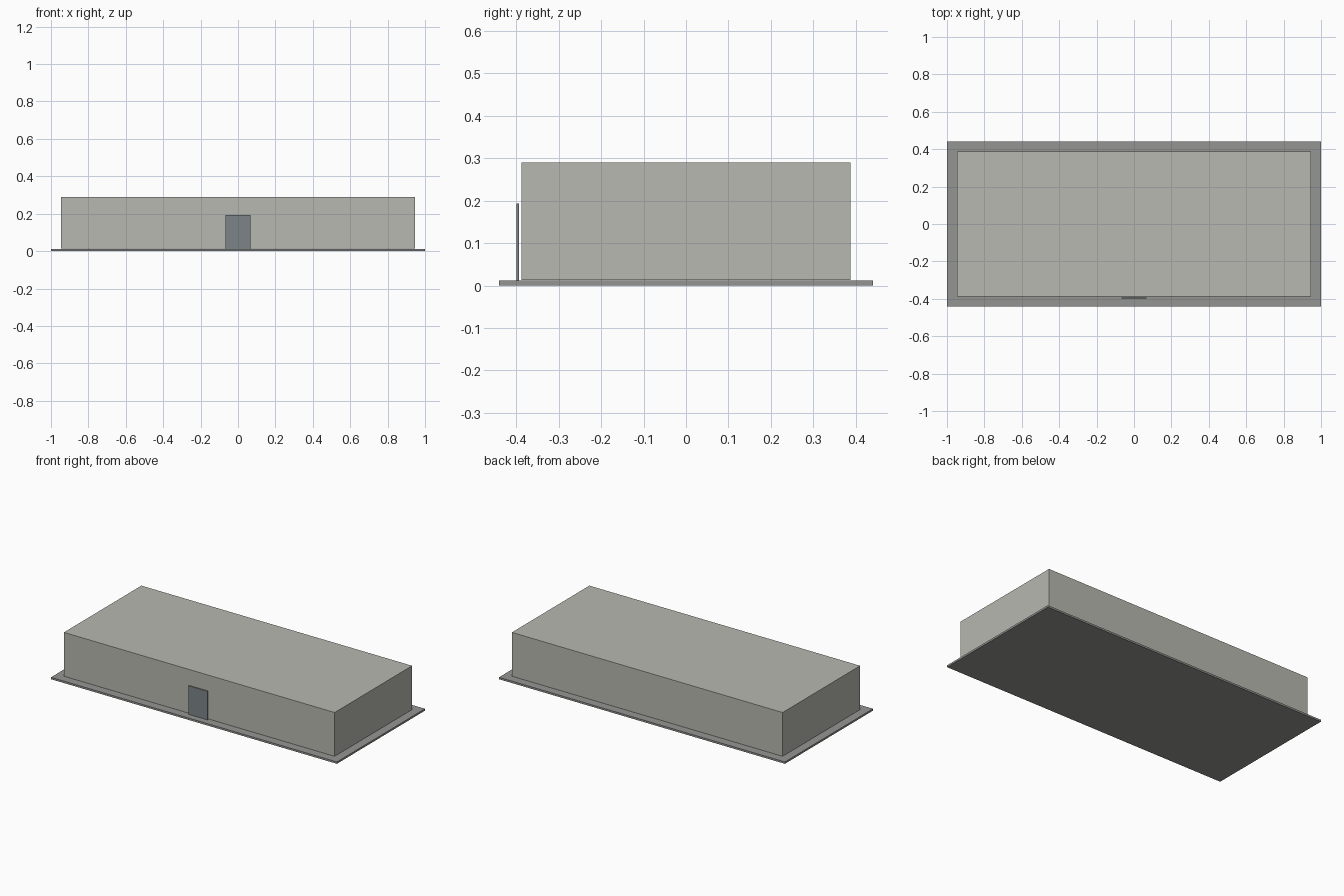
import bpy

if "Cube" in bpy.data.objects:
    bpy.data.objects.remove(bpy.data.objects["Cube"])


def box(name, x, y, z, colour):
    """Axis-aligned box from (min, max) pairs."""
    spans = (x, y, z)
    bpy.ops.mesh.primitive_cube_add(size=1, location=[(a + b) / 2 for a, b in spans])
    ob = bpy.context.object
    ob.name = name
    ob.scale = [b - a for a, b in spans]
    bpy.ops.object.transform_apply(location=False, rotation=False, scale=True)
    mat = bpy.data.materials.new(name + "_colour")
    mat.diffuse_color = (*colour, 1)
    mat.use_nodes = True
    mat.node_tree.nodes["Principled BSDF"].inputs["Base Color"].default_value = mat.diffuse_color
    ob.data.materials.append(mat)
    return ob


# Thin foundation slab
box("foundation_slab", (-1, 1), (-0.44, 0.44), (0, 0.012), (0.30, 0.30, 0.29))

# Main building block
box("building_body", (-0.947, 0.947), (-0.387, 0.387), (0.013, 0.29), (0.48, 0.48, 0.44))

# Door panel standing just proud of the front wall
box("front_door", (-0.067, 0.067), (-0.399, -0.393), (0.012, 0.193), (0.20, 0.23, 0.25))
